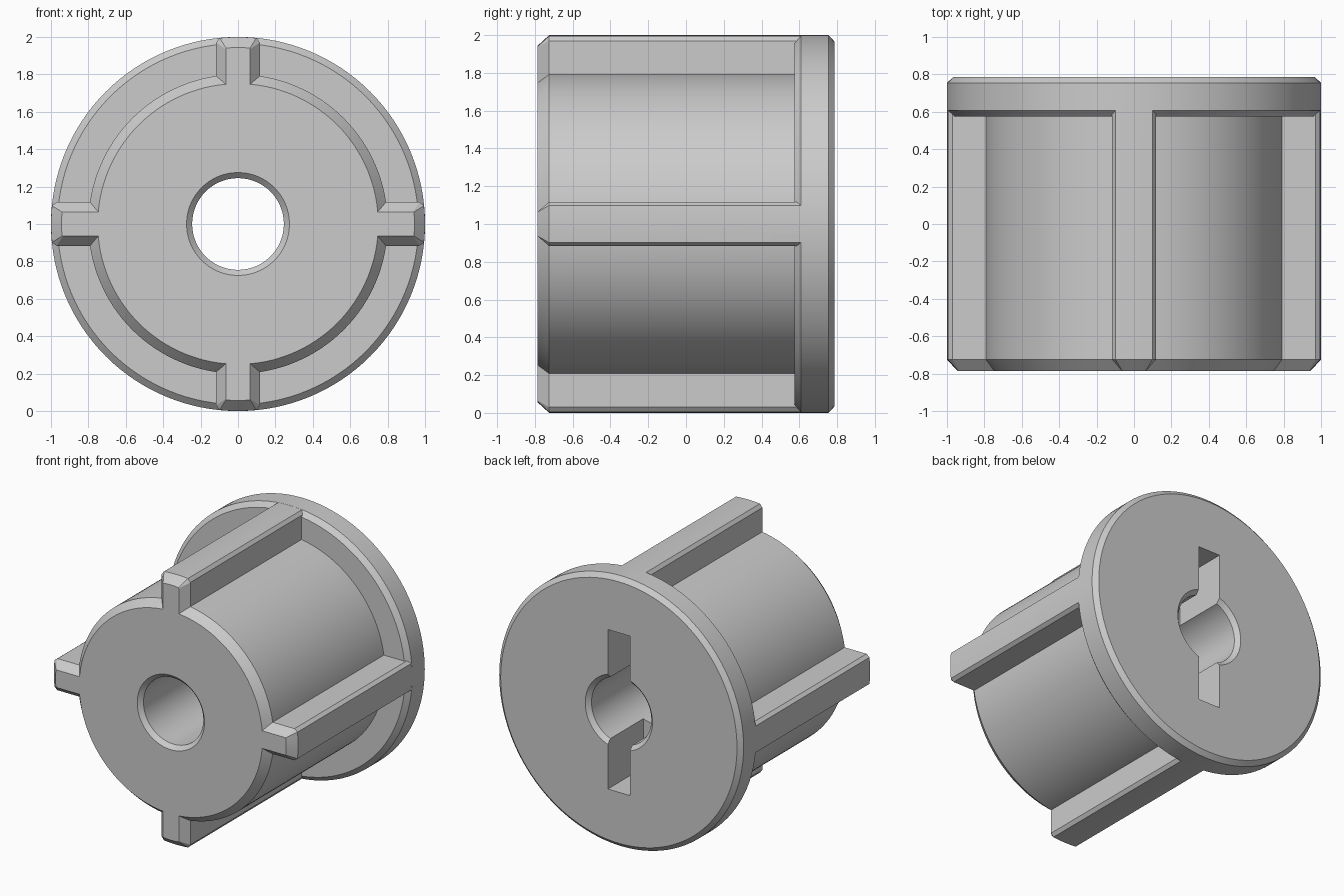
import bpy, bmesh, math
from mathutils import Matrix

cube = bpy.data.objects.get("Cube")
if cube:
    bpy.data.objects.remove(cube, do_unlink=True)

SEG = 128
AXIS_Z = 1.0

grey = bpy.data.materials.new("plain_grey")
grey.use_nodes = True
grey.diffuse_color = (0.6, 0.6, 0.6, 1)
grey.node_tree.nodes["Principled BSDF"].inputs["Base Color"].default_value = grey.diffuse_color


def loft(name, sections, turn=0.0):
    """Skin matching closed sections with capped ends, turned about the y axis."""
    bm = bmesh.new()
    rings = [[bm.verts.new(p) for p in s] for s in sections]
    n = len(rings[0])
    for a, b in zip(rings, rings[1:]):
        for i in range(n):
            j = (i + 1) % n
            bm.faces.new((a[i], a[j], b[j], b[i]))
    bm.faces.new(rings[0])
    bm.faces.new(rings[-1])
    bmesh.ops.recalc_face_normals(bm, faces=bm.faces)
    move = Matrix.Translation((0, 0, AXIS_Z)) @ Matrix.Rotation(turn, 4, 'Y')
    bmesh.ops.transform(bm, matrix=move, verts=bm.verts)
    mesh = bpy.data.meshes.new(name)
    bm.to_mesh(mesh)
    bm.free()
    mesh.materials.append(grey)
    obj = bpy.data.objects.new(name, mesh)
    bpy.context.collection.objects.link(obj)
    return obj


def lathe(name, profile):
    """Revolve (radius, y) points about the y axis."""
    angles = [2 * math.pi * i / SEG for i in range(SEG)]
    return loft(name, [[(r * math.sin(a), y, r * math.cos(a)) for a in angles]
                       for r, y in profile])


def combine(target, tool, operation):
    mod = target.modifiers.new(operation.lower(), 'BOOLEAN')
    mod.operation, mod.solver, mod.object = operation, 'EXACT', tool
    bpy.context.view_layer.objects.active = target
    bpy.ops.object.modifier_apply(modifier=mod.name)
    bpy.data.objects.remove(tool, do_unlink=True)


# Drum and chamfered rear flange
hub = lathe("flanged_hub", [(0.75, -0.785), (0.8, -0.725), (0.8, 0.575),
                            (0.965, 0.575), (1, 0.608), (1, 0.755), (0.967, 0.785)])

# Four ribs with bevelled edges and front ends
arc = [2 * math.pi * i / SEG for i in range(-2, 3)]
crown = [(0.9995 * math.sin(a), 0.9995 * math.cos(a)) for a in arc]
full = [(-0.117, 0.6), (-0.117, 0.97)] + crown + [(0.117, 0.97), (0.117, 0.6)]
nose = ([(-0.065, 0.6), (-0.065, 0.935)] + [(x * 0.65, z - 0.055) for x, z in crown]
        + [(0.065, 0.935), (0.065, 0.6)])
for k in range(4):
    rib = loft("rib", [[(x, y, z) for x, z in s] for s, y in
                       ((nose, -0.785), (full, -0.725), (full, 0.66))], k * math.pi / 2)
    combine(hub, rib, 'UNION')

# Axle bore with countersunk ends
bore = lathe("bore_cutter", [(0.295, -0.805), (0.245, -0.755),
                             (0.245, 0.755), (0.295, 0.805)])
combine(hub, bore, 'DIFFERENCE')

# Blind key slot in the rear
outline = [(-0.09, -0.59), (0.09, -0.59), (0.09, 0.59), (-0.09, 0.59)]
slot = loft("slot_cutter", [[(x, y, z) for x, z in outline] for y in (0.37, 0.9)])
combine(hub, slot, 'DIFFERENCE')

# Smooth curves, crisp edges
bpy.ops.object.select_all(action='DESELECT')
hub.select_set(True)
bpy.context.view_layer.objects.active = hub
bpy.ops.object.shade_smooth_by_angle(angle=math.radians(25))
